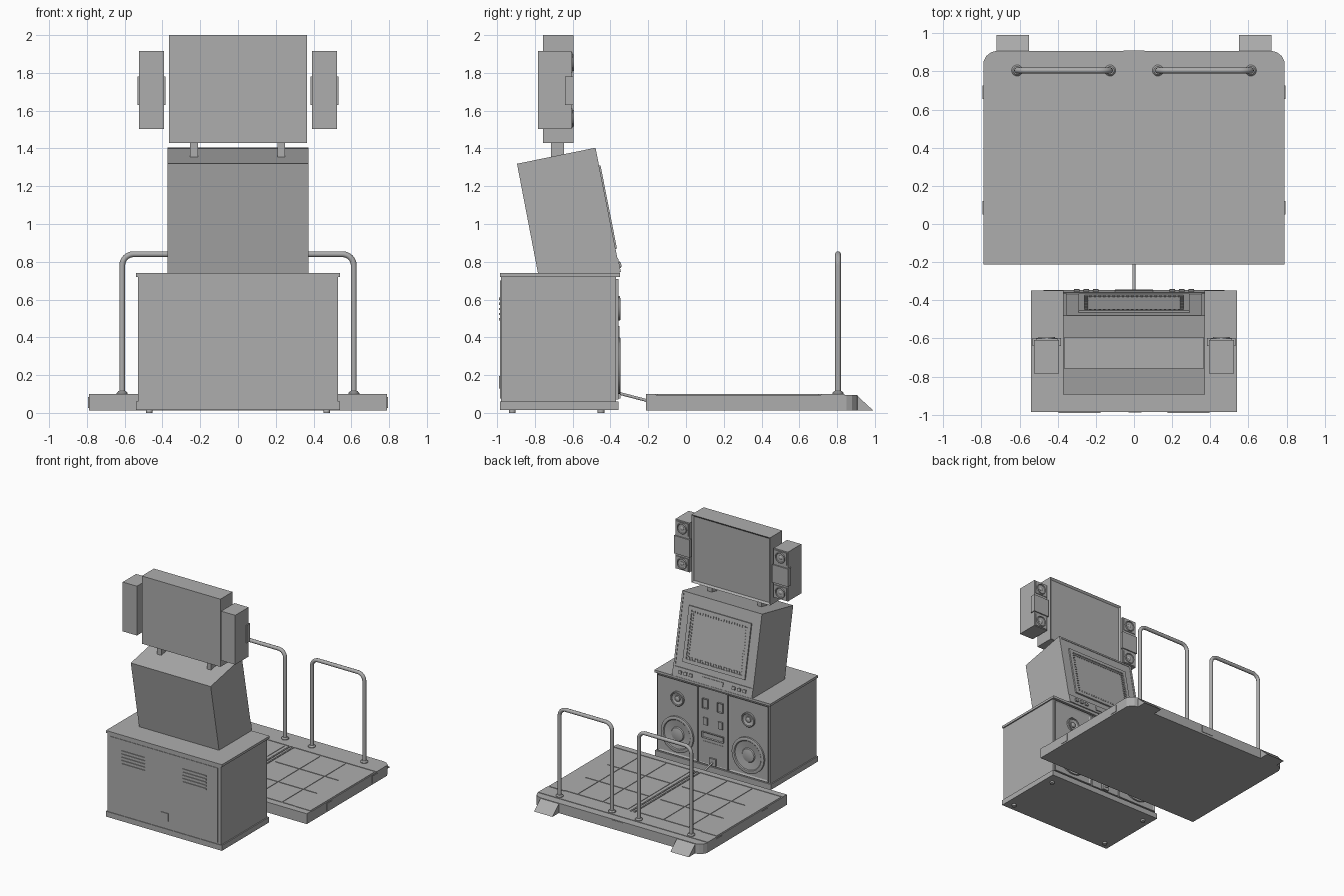
import bpy, bmesh, math
from mathutils import Matrix, Vector

if "Cube" in bpy.data.objects:
    bpy.data.objects.remove(bpy.data.objects["Cube"], do_unlink=True)

grey = bpy.data.materials.new("plain grey")
grey.use_nodes = True
COLOUR = (0.42, 0.42, 0.42, 1)
grey.diffuse_color = COLOUR
grey.node_tree.nodes["Principled BSDF"].inputs["Base Color"].default_value = COLOUR


def add_object(name, mesh, matrix=None):
    mesh.materials.clear()
    mesh.materials.append(grey)
    ob = bpy.data.objects.new(name, mesh)
    bpy.context.collection.objects.link(ob)
    if matrix is not None:
        ob.matrix_world = matrix
    return ob


def finish(name, bm, matrix=None, smooth=False):
    mesh = bpy.data.meshes.new(name)
    if smooth:
        for f in bm.faces:
            f.smooth = True
        for e in bm.edges:
            e.smooth = len(e.link_faces) == 2 and e.calc_face_angle(0) < math.radians(35)
    bm.to_mesh(mesh)
    bm.free()
    return add_object(name, mesh, matrix)


def add_box(bm, x, y, z):
    size = Matrix.Diagonal((x[1] - x[0], y[1] - y[0], z[1] - z[0], 1))
    centre = Matrix.Translation((sum(x) / 2, sum(y) / 2, sum(z) / 2))
    bmesh.ops.create_cube(bm, size=1, matrix=centre @ size)


def box(name, x, y, z, matrix=None, inset=None):
    """Box from ranges; inset = (border, depth) recesses its +y face."""
    bm = bmesh.new()
    add_box(bm, x, y, z)
    bm.normal_update()
    if inset:
        face = [f for f in bm.faces if f.normal.y > 0.9]
        bmesh.ops.inset_region(bm, faces=face, thickness=inset[0], depth=-inset[1])
    return finish(name, bm, matrix)


def boxes(name, ranges, matrix=None):
    bm = bmesh.new()
    for r in ranges:
        add_box(bm, *r)
    return finish(name, bm, matrix)


def prism(name, points, vec):
    bm = bmesh.new()
    face = bm.faces.new([bm.verts.new(p) for p in points])
    new = bmesh.ops.extrude_face_region(bm, geom=[face])["geom"]
    bmesh.ops.translate(bm, vec=vec, verts=[v for v in new if isinstance(v, bmesh.types.BMVert)])
    bmesh.ops.recalc_face_normals(bm, faces=bm.faces)
    return finish(name, bm)


def lathe(name, profile, matrix, steps=32):
    """Spin (radius, height) points round the local z axis."""
    bm = bmesh.new()
    vs = [bm.verts.new((r, 0, h)) for r, h in profile]
    es = [bm.edges.new(p) for p in zip(vs, vs[1:])]
    bmesh.ops.spin(bm, geom=vs + es, cent=(0, 0, 0), axis=(0, 0, 1), angle=math.tau, steps=steps)
    bmesh.ops.remove_doubles(bm, verts=bm.verts, dist=1e-5)
    bmesh.ops.recalc_face_normals(bm, faces=bm.faces)
    return finish(name, bm, matrix, True)


def tube(name, points, radius):
    cu = bpy.data.curves.new(name, "CURVE")
    cu.dimensions = "3D"
    cu.bevel_depth = radius
    cu.bevel_resolution = 3
    cu.use_fill_caps = True
    sp = cu.splines.new("POLY")
    sp.points.add(len(points) - 1)
    for p, co in zip(sp.points, points):
        p.co = (*co, 1)
    sp.use_smooth = True
    tmp = bpy.data.objects.new(name + "_path", cu)
    bpy.context.collection.objects.link(tmp)
    mesh = bpy.data.meshes.new_from_object(tmp.evaluated_get(bpy.context.evaluated_depsgraph_get()))
    bpy.data.objects.remove(tmp, do_unlink=True)
    return add_object(name, mesh)


def facing_back(x, y, z):
    """Matrix that turns a lathed part to point along +y."""
    return Matrix.Translation((x, y, z)) @ Matrix.Rotation(-math.pi / 2, 4, "X")


def cone_profile(r):
    return [(r, 0), (r, .014), (r * .94, .018), (r * .84, .016), (r * .8, .01),
            (r * .4, .002), (r * .36, .01), (r * .2, .015), (0, .016)]


# Lower cabinet with plinth, top slab and feet
box("cabinet_body", (-.53, .53), (-.98, -.37), (.05, .73))
box("cabinet_plinth", (-.54, .54), (-.985, -.358), (.015, .06))
box("cabinet_top", (-.54, .54), (-.985, -.35), (.72, .74))
for x in (-.47, .47):
    for y in (-.92, -.45):
        lathe("foot", [(0, 0), (.018, 0), (.018, .02), (0, .02)], Matrix.Translation((x, y, 0)), 16)

# Rear service door with louvres and lock
box("service_door", (-.5, .5), (-.984, -.975), (.075, .7))
for side in (-1, 1):
    boxes("louvres", [((side * .285 - .11, side * .285 + .11), (-.99, -.98), (z, z + .012))
                      for z in (.49, .517, .544, .571, .598)])
boxes("door_lock", [((-.03, .04), (-.989, -.98), (.185, .195)), ((.03, .04), (-.989, -.98), (.13, .19))])

# Speaker panels on the player's side
for side in (-1, 1):
    mid = side * .33
    box("speaker_panel", (mid - .185, mid + .185), (-.375, -.357), (.07, .71), inset=(.018, .008))
    lathe("woofer", cone_profile(.15), facing_back(mid, -.364, .25))
    lathe("tweeter", cone_profile(.06), facing_back(mid, -.364, .55))

# Coin door with its fittings
box("coin_door", (-.135, .135), (-.375, -.359), (.07, .71), inset=(.01, .004))
for x in (-.07, .07):
    box("coin_slot", (x - .025, x + .025), (-.365, -.35), (.54, .62), inset=(.008, .006))
    box("coin_button", (x - .02, x + .02), (-.365, -.352), (.4, .46))
box("coin_return", (-.1, .1), (-.365, -.352), (.29, .34), inset=(.01, .006))
box("cash_box_door", (-.1, .1), (-.365, -.36), (.16, .26))
box("cable_socket", (-.03, .03), (-.365, -.348), (.075, .135))

# Leaning screen housing
prism("screen_housing", [(-.372, y, z) for y, z in
      ((-.895, 1.319), (-.483, 1.403), (-.352, .74), (-.784, .74))], (.744, 0, 0))
slope = Matrix.Translation((0, -.352, .74)) @ Matrix.Rotation(math.radians(11.2), 4, "X")
boxes("housing_edge_trim", [((-.372, -.355), (-.01, .004), (.01, .676)),
                            ((.355, .372), (-.01, .004), (.01, .676)),
                            ((-.355, .355), (-.01, .004), (.66, .676))], slope)
boxes("screen_bezel", [((-.29, -.26), (-.01, .012), (.13, .58)), ((.26, .29), (-.01, .012), (.13, .58)),
                       ((-.26, .26), (-.01, .012), (.13, .16)), ((-.26, .26), (-.01, .012), (.55, .58))], slope)
box("screen_glass", (-.26, .26), (-.01, .003), (.16, .55), slope)
teeth = []
for i in range(16):
    s = .175 + i * .0235
    teeth += [((x - .01, x + .01), (0, .009), (s, s + .011)) for x in (-.25, .25)]
for i in range(20):
    x = -.235 + i * .0245
    teeth += [((x, x + .012), (0, .009), (s, s + .02)) for s in (.16, .53)]
boxes("bezel_teeth", teeth, slope)

# Control strip under the screen
box("control_strip", (-.372, .372), (-.01, .008), (.005, .08), slope)
box("control_plate", (-.1, .1), (0, .014), (.025, .06), slope)
for x in (-.25, .25):
    for dx in (-.05, 0, .05):
        box("control_button", (x + dx - .014, x + dx + .014), (0, .018), (.03, .055), slope)

# Upper display on two posts
box("upper_display", (-.366, .366), (-.757, -.595), (1.43, 2), inset=(.022, .014))
for x in (-.233, .23):
    box("display_post", (x - .02, x + .02), (-.715, -.645), (1.33, 1.44))

# Satellite speakers beside the display
for side in (-1, 1):
    mid = side * .458
    box("satellite_speaker", (mid - .066, mid + .066), (-.785, -.607), (1.502, 1.917))
    box("satellite_band", (mid - .074, mid + .074), (-.64, -.597), (1.63, 1.78))
    for z in (1.56, 1.855):
        box("satellite_plate", (mid - .056, mid + .056), (-.61, -.601), (z - .052, z + .052))
        lathe("satellite_cone", cone_profile(.045), facing_back(mid, -.61, z), 24)

# Dance platform with rounded far corners
outline = [(-.79, -.213), (.79, -.213), (.79, .85), (.775, .88), (.75, .9), (.725, .907),
           (-.725, .907), (-.75, .9), (-.775, .88), (-.79, .85)]
prism("platform", [(x, y, .012) for x, y in outline], (0, 0, .083))
tiles = []
for side in (-1, 1):
    for i in range(3):
        for j in range(3):
            x, y = side * .4 + (i - 1) * .235, .275 + (j - 1) * .285
            tiles.append(((x - .112, x + .112), (y - .137, y + .137), (.09, .099)))
boxes("platform_tiles", tiles)
border = [((-.79, .79), (.715, .84), (.09, .099)), ((-.79, .79), (-.213, -.16), (.09, .099))]
border += [((s * .71 - .07, s * .71 + .07), (-.15, .705), (.09, .099)) for s in (-1, 1)]
boxes("platform_border", border)
boxes("centre_channel", [((-.022, -.01), (-.16, .72), (.09, .101)), ((.01, .022), (-.16, .72), (.09, .101))])
box("rear_label_plate", (-.055, .055), (.9, .911), (.03, .09))
for side in (-1, 1):
    edge = side * .79
    for y in (.085, .69):
        box("side_bracket", (edge - .004, edge + .004), (y - .035, y + .035), (.025, .085))

# Wedge ramps with transport wheels' place at the far edge
for x in (-.72, .55):
    prism("ramp", [(x, .9, .012), (x, .992, .012), (x, .905, .092)], (.17, 0, 0))

# Hand rails
for side in (-1, 1):
    inner, outer, top, bend, y = .125, .613, .84, .06, .805
    path = [(side * inner, y, .09)]
    for cx, start in ((inner + bend, math.pi), (outer - bend, math.pi / 2)):
        for k in range(9):
            a = start - k * math.pi / 16
            path.append((side * (cx + bend * math.cos(a)), y, top - bend + bend * math.sin(a)))
    path.append((side * outer, y, .09))
    tube("hand_rail", path, .0155)
    for x in (inner, outer):
        lathe("rail_flange", [(.029, .09), (.029, .105), (.021, .115), (0, .115)],
              Matrix.Translation((side * x, y, 0)), 20)

# Cable joining cabinet and platform
tube("link_cable", [Vector((0, -.36, .105)).lerp(Vector((0, -.2, .063)), t / 4) for t in range(5)], .008)
